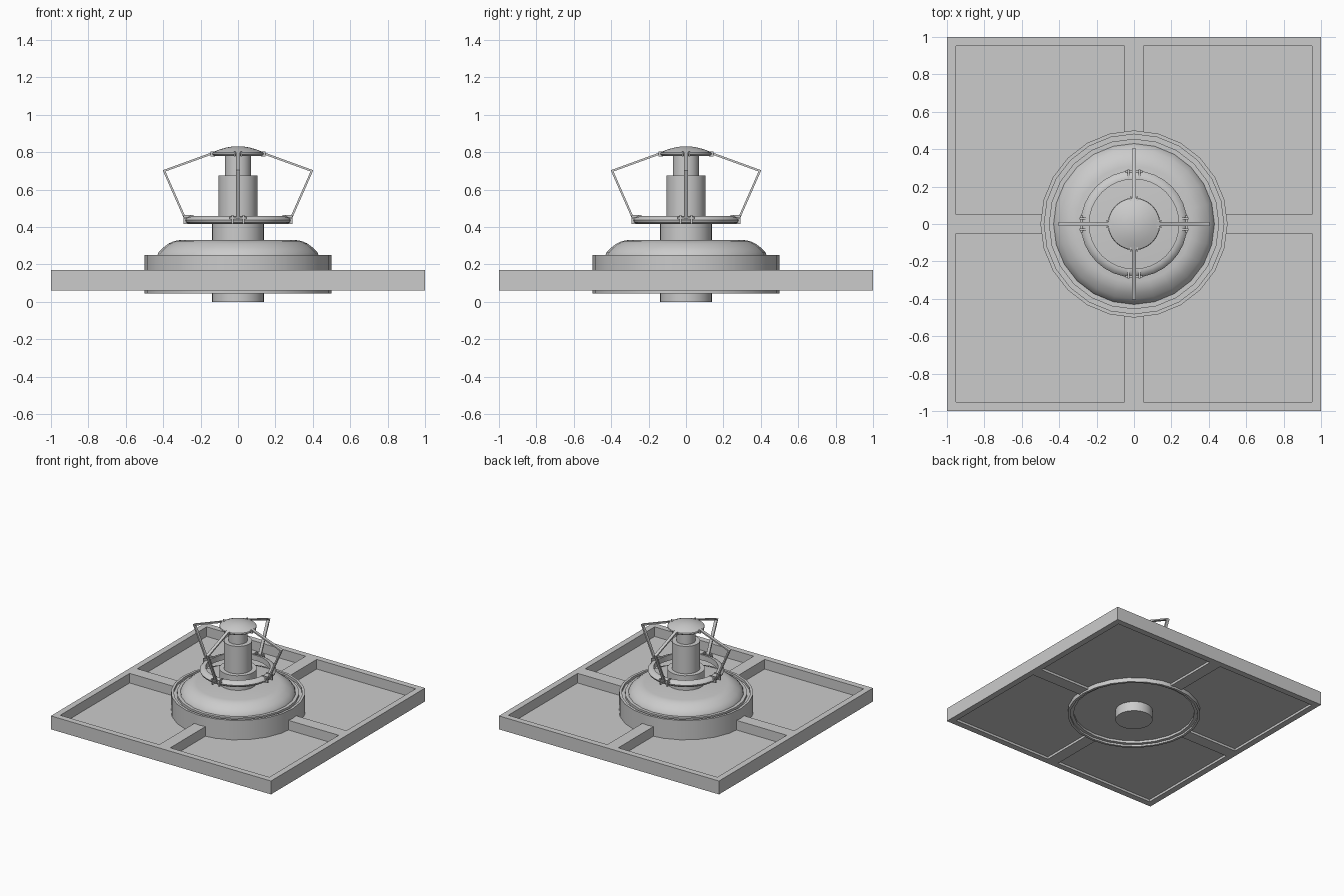
import bpy, bmesh, math
from mathutils import Vector, Matrix

if "Cube" in bpy.data.objects:
    bpy.data.objects.remove(bpy.data.objects["Cube"])

grey = bpy.data.materials.new("light_grey")
grey.use_nodes = True
colour = (0.6, 0.6, 0.6, 1)
grey.diffuse_color = colour
grey.node_tree.nodes["Principled BSDF"].inputs["Base Color"].default_value = colour


def finish(name, bm, smooth=False):
    bmesh.ops.recalc_face_normals(bm, faces=bm.faces)
    mesh = bpy.data.meshes.new(name)
    bm.to_mesh(mesh)
    bm.free()
    obj = bpy.data.objects.new(name, mesh)
    bpy.context.collection.objects.link(obj)
    mesh.materials.append(grey)
    if smooth:
        bpy.ops.object.select_all(action="DESELECT")
        obj.select_set(True)
        bpy.context.view_layer.objects.active = obj
        bpy.ops.object.shade_smooth_by_angle(angle=math.radians(35))
    return obj


def lathe(name, profile, sides=24, closed=False):
    """Spin an (r, z) profile round the z axis."""
    bm = bmesh.new()
    verts = [bm.verts.new((r, 0, z)) for r, z in profile]
    edges = [bm.edges.new(pair) for pair in zip(verts, verts[1:])]
    if closed:
        edges.append(bm.edges.new((verts[-1], verts[0])))
    bmesh.ops.spin(bm, geom=verts + edges, axis=(0, 0, 1), cent=(0, 0, 0),
                   angle=math.tau, steps=sides, use_duplicate=False)
    bmesh.ops.remove_doubles(bm, verts=bm.verts, dist=1e-4)
    return finish(name, bm, True)


def add_box(bm, centre, size, rot=Matrix()):
    mat = Matrix.Translation(centre) @ rot @ Matrix.Diagonal((*size, 1))
    bmesh.ops.create_cube(bm, size=1, matrix=mat)


def add_bar(bm, a, b, width, thick):
    a, b = Vector(a), Vector(b)
    rot = Matrix.Rotation(math.atan2(a.z - b.z, b.x - a.x), 4, "Y")
    add_box(bm, (a + b) / 2, ((b - a).length + thick, width, thick), rot)


# Square base: outer frame, four ribs and a thin recessed floor
bm = bmesh.new()
for s in (-1, 1):
    add_box(bm, (0, s * 0.975, 0.115), (2, 0.05, 0.11))
    add_box(bm, (s * 0.975, 0, 0.115), (0.05, 1.9, 0.11))
    add_box(bm, (s * 0.715, 0, 0.115), (0.47, 0.1, 0.11))
    add_box(bm, (0, s * 0.715, 0.115), (0.1, 0.47, 0.11))
finish("base_frame", bm)

bm = bmesh.new()
for sx in (-1, 1):
    for sy in (-1, 1):
        add_box(bm, (sx * 0.475, sy * 0.475, 0.085), (0.95, 0.95, 0.012))
finish("base_floor", bm)

# Round drum with a grooved rim above and a lip below
lathe("drum", [(0, 0.08), (0.455, 0.08), (0.455, 0.06), (0.48, 0.06), (0.48, 0.045),
               (0.5, 0.045), (0.5, 0.25), (0.48, 0.25), (0.48, 0.23), (0.455, 0.23),
               (0.455, 0.25), (0.42, 0.25)])
lathe("dome", [(0.43, 0.25), (0.425, 0.265), (0.4, 0.29), (0.37, 0.312),
               (0.34, 0.325), (0.31, 0.33), (0, 0.33)])

# Central column, stepped mast and cap
lathe("bottom_stub", [(0, 0), (0.14, 0), (0.14, 0.085), (0, 0.085)])
lathe("column", [(0, 0.32), (0.14, 0.32), (0.14, 0.45), (0, 0.45)])
lathe("lower_mast", [(0, 0.44), (0.105, 0.44), (0.105, 0.675), (0, 0.675)])
lathe("upper_mast", [(0, 0.67), (0.07, 0.67), (0.07, 0.79), (0, 0.79)])
lathe("cap", [(0, 0.78), (0.13, 0.78), (0.14, 0.79), (0.137, 0.798), (0.1, 0.814),
              (0.06, 0.825), (0.03, 0.83), (0, 0.831)])

# Floating ring held by the arms
lathe("ring", [(0.24, 0.415), (0.265, 0.415), (0.28, 0.425), (0.285, 0.438),
               (0.275, 0.45), (0.255, 0.46), (0.24, 0.46)], 32, True)

# Four bent arms, each with a clevis bracket, pins and an upper hinge
for i, side in enumerate(("left", "back", "right", "front")):
    bm = bmesh.new()
    add_bar(bm, (0.12, 0, 0.8), (0.395, 0, 0.7), 0.024, 0.011)
    add_bar(bm, (0.395, 0, 0.7), (0.285, 0, 0.45), 0.024, 0.011)
    for s in (-1, 1):
        add_box(bm, (0.265, s * 0.03, 0.44), (0.055, 0.01, 0.05))
        add_box(bm, (0.135, s * 0.018, 0.79), (0.025, 0.008, 0.025))
    add_box(bm, (0.28, 0, 0.448), (0.012, 0.09, 0.012))
    bm.transform(Matrix.Rotation(i * math.pi / 2, 4, "Z"))
    finish(side + "_arm", bm)
